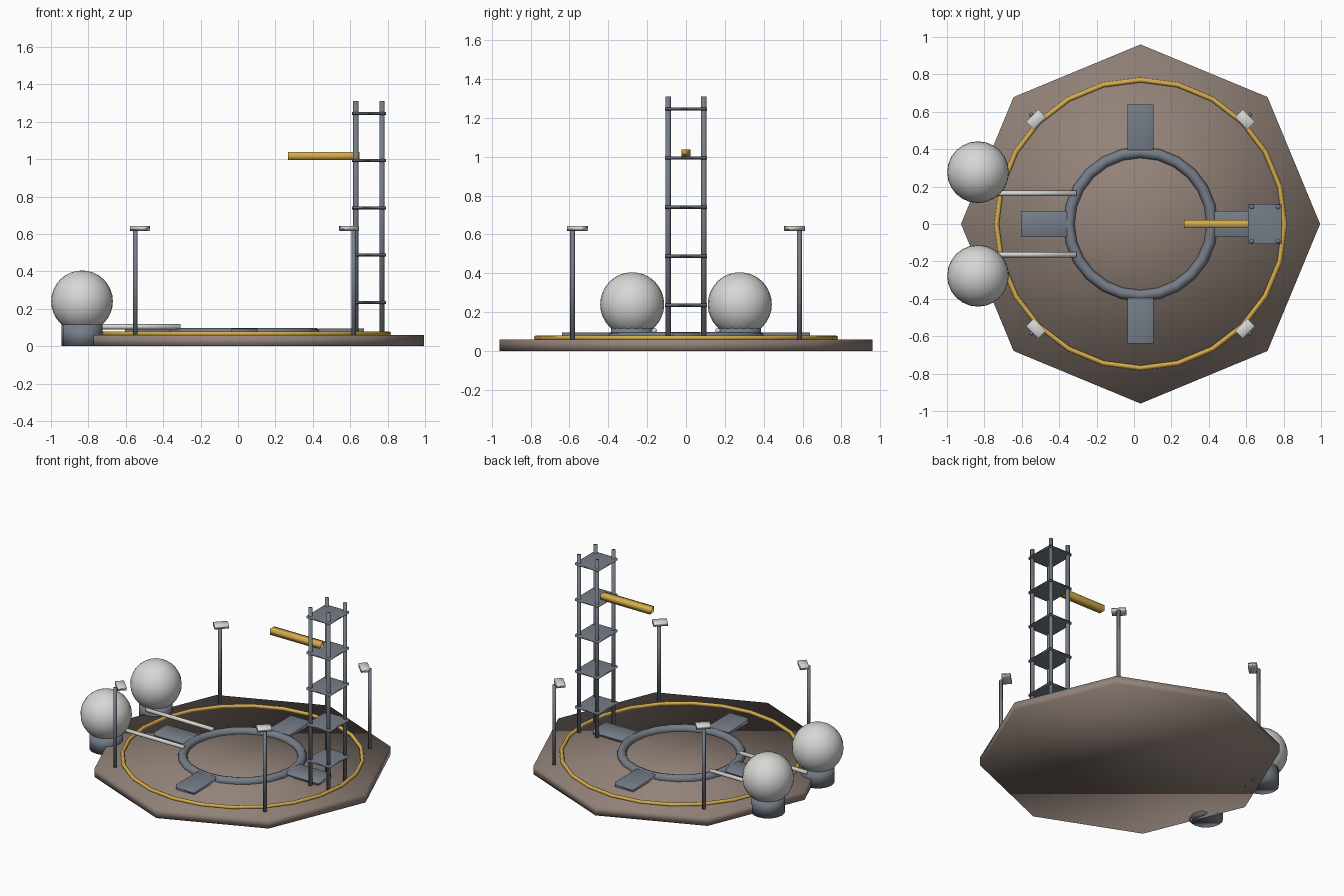
import bpy
from math import pi, cos, sin, radians

old = bpy.data.objects.get("Cube")
if old:
    bpy.data.objects.remove(old, do_unlink=True)

CX = 0.035      # centre of the pad
DECK = 0.06     # height of the deck


def material(name, r, g, b):
    m = bpy.data.materials.new(name)
    m.use_nodes = True
    m.diffuse_color = (r, g, b, 1)
    bsdf = m.node_tree.nodes["Principled BSDF"]
    bsdf.inputs["Base Color"].default_value = (r, g, b, 1)
    bsdf.inputs["Roughness"].default_value = 0.7
    return m


concrete = material("brown concrete", 0.29, 0.225, 0.19)
steel = material("grey steel", 0.18, 0.205, 0.245)
yellow = material("safety yellow", 0.66, 0.41, 0.07)
white = material("off white", 0.68, 0.68, 0.67)


def finish(name, mat):
    ob = bpy.context.object
    ob.name = name
    ob.data.materials.append(mat)
    bpy.ops.object.shade_smooth()
    return ob


def box(name, mat, centre, size, turn=0):
    bpy.ops.mesh.primitive_cube_add(size=1, location=centre, rotation=(0, 0, turn))
    bpy.context.object.scale = size
    return finish(name, mat)


def cylinder(name, mat, x, y, z0, z1, radius, sides=8):
    bpy.ops.mesh.primitive_cylinder_add(vertices=sides, radius=radius, depth=z1 - z0,
                                        location=(x, y, (z0 + z1) / 2))
    return finish(name, mat)


def ring(name, mat, z, radius, thickness, sides):
    bpy.ops.mesh.primitive_torus_add(location=(CX, 0, z), major_radius=radius,
                                     minor_radius=thickness, major_segments=sides,
                                     minor_segments=8)
    return finish(name, mat)


# Octagonal deck with its two rings
cylinder("deck", concrete, CX, 0, 0, DECK, 0.96, 8)
ring("safety_ring", yellow, 0.067, 0.77, 0.013, 24)
ring("launch_ring", steel, 0.068, 0.383, 0.03, 24)

# Four slabs around the launch ring
for i in range(4):
    a = i * pi / 2
    box("ring_slab", steel, (CX + 0.517 * cos(a), 0.517 * sin(a), 0.075),
        (0.245, 0.14, 0.04), a)

# Service tower: corner posts, floors and arm
TX = 0.70
for sx in (-1, 1):
    for sy in (-1, 1):
        cylinder("tower_post", steel, TX + sx * 0.07, sy * 0.092, DECK, 1.31, 0.014)
for i in range(5):
    box("tower_floor", steel, (TX, 0, 0.235 + 0.2525 * i), (0.18, 0.214, 0.016))
box("service_arm", yellow, (0.458, 0, 1.017), (0.383, 0.045, 0.042))

# Lamp posts on the diagonals
for i in range(4):
    a = radians(45 + 90 * i)
    cylinder("lamp_post", steel, CX + 0.826 * cos(a), 0.826 * sin(a), 0.05, 0.62, 0.012)
    box("lamp_head", white, (CX + 0.79 * cos(a), 0.79 * sin(a), 0.63),
        (0.058, 0.092, 0.027), a)

# Ball tanks with bases and feed pipes
for side in (-1, 1):
    y = side * 0.277
    cylinder("tank_base", steel, -0.834, y, 0, 0.117, 0.109, 16)
    bpy.ops.mesh.primitive_uv_sphere_add(segments=24, ring_count=16, radius=0.165,
                                         location=(-0.834, y, 0.24))
    finish("ball_tank", white)
    bpy.ops.mesh.primitive_cylinder_add(vertices=8, radius=0.014, depth=0.52,
                                        location=(-0.568, side * 0.164, 0.104),
                                        rotation=(0, pi / 2, 0))
    finish("feed_pipe", white)
